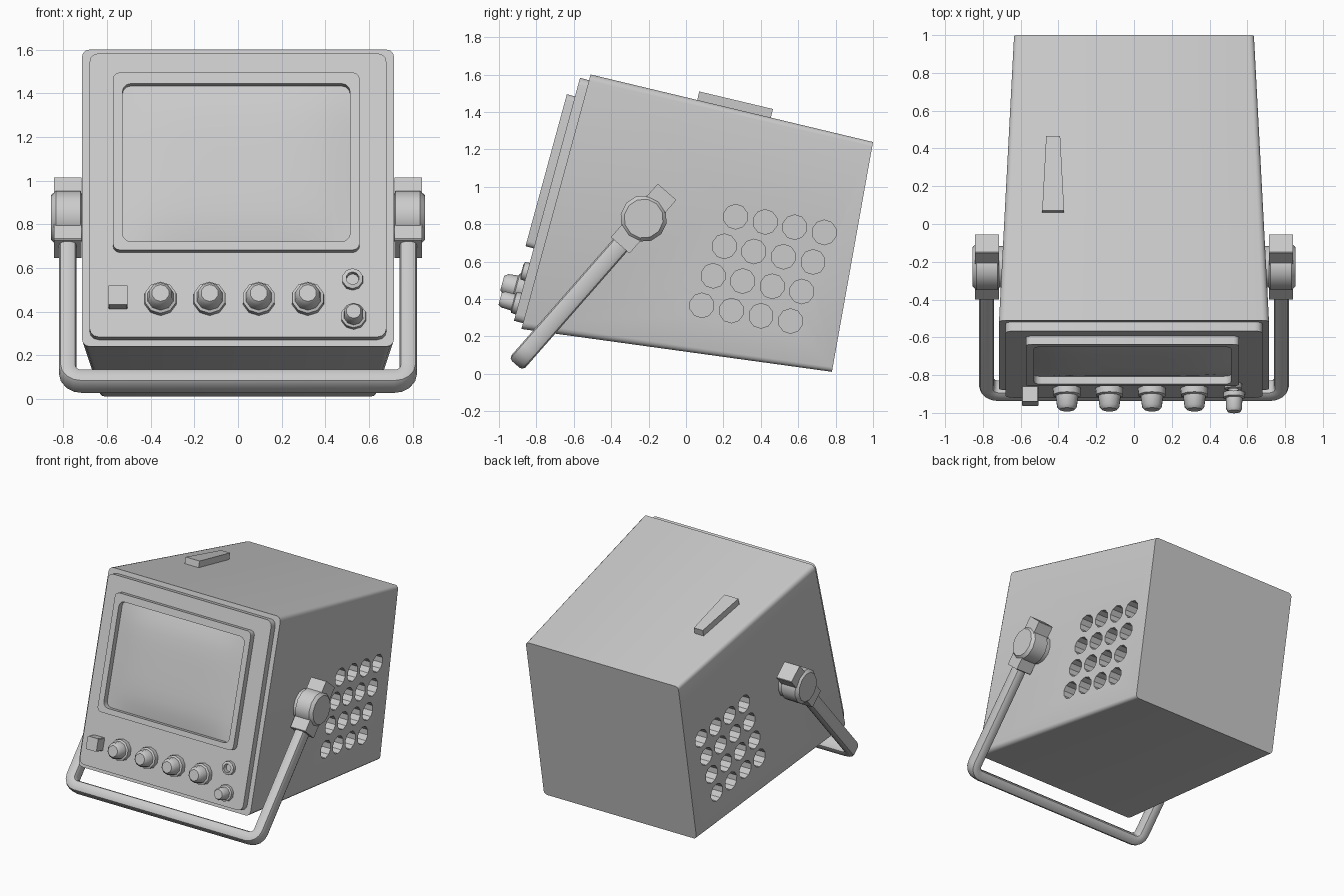
import bpy, bmesh
from math import sin, cos, pi
from mathutils import Vector, Matrix

if "Cube" in bpy.data.objects:
    bpy.data.objects.remove(bpy.data.objects["Cube"])


def frame(origin, x, y):
    """Matrix with the given origin and x / y axes."""
    x, y = Vector(x).normalized(), Vector(y).normalized()
    m = Matrix((x, y, x.cross(y))).transposed().to_4x4()
    m.translation = origin
    return m


def rrect(hw, hh, r, n=0, cx=0, cy=0, seg=3):
    pts = []
    for k, (sx, sy) in enumerate(((1, 1), (-1, 1), (-1, -1), (1, -1))):
        for i in range(seg + 1):
            a = pi / 2 * (k + i / seg)
            pts.append(Vector((cx + sx * (hw - r) + r * cos(a), cy + sy * (hh - r) + r * sin(a), n)))
    return pts


def circle(r, n=0, cx=0, cy=0, sides=10):
    return [Vector((cx + r * sin(2 * pi * i / sides), cy + r * cos(2 * pi * i / sides), n)) for i in range(sides)]


def loft(bm, m, loops, closed=False):
    """Bridge loops of equal length; cap the ends or close into a ring."""
    rows = [[bm.verts.new(m @ p) for p in lp] for lp in loops]
    pairs = list(zip(rows, rows[1:]))
    if closed:
        pairs.append((rows[-1], rows[0]))
    else:
        bm.faces.new(rows[0])
        bm.faces.new(rows[-1])
    k = len(rows[0])
    for a, b in pairs:
        for i in range(k):
            j = (i + 1) % k
            bm.faces.new((a[i], a[j], b[j], b[i]))


def finish(name, bm, angle=40):
    bmesh.ops.recalc_face_normals(bm, faces=bm.faces)
    me = bpy.data.meshes.new(name)
    bm.to_mesh(me)
    bm.free()
    ob = bpy.data.objects.new(name, me)
    bpy.context.collection.objects.link(ob)
    smooth(ob, angle)
    return ob


def smooth(ob, angle=40):
    bpy.ops.object.select_all(action='DESELECT')
    ob.select_set(True)
    bpy.context.view_layer.objects.active = ob
    bpy.ops.object.shade_smooth_by_angle(angle=angle * pi / 180)


def part(name, m, loops, closed=False):
    bm = bmesh.new()
    loft(bm, m, loops, closed)
    return finish(name, bm)


FRONT = frame((0, -0.695, 0.92), (1, 0, 0), (0, 0.37, 1.36))
BACK = frame((0, 0.89, 0.625), (1, 0, 0), (0, 0.22, 1.23))
SIDE = frame((0, 0, 0), (0, 1, 0), (0, 0, 1))
MIRROR = Matrix.Scale(-1, 4, (1, 0, 0))

# Tapered casing
bm = bmesh.new()
rows = [[FRONT @ p for p in rrect(0.715, 0.705, 0.035)],
        [BACK @ p for p in rrect(0.635, 0.624, 0.025)]]
loft(bm, Matrix(), rows)
casing = finish("casing", bm)

# Vent holes in both sides
bm = bmesh.new()
for m in (SIDE, MIRROR @ SIDE):
    for r in range(4):
        for c in range(4):
            y = 0.265 + 0.158 * c - 0.06 * r
            z = 0.84 - 0.028 * c - 0.158 * r
            loft(bm, m, [circle(0.066, n, y, z) for n in (0.54, 0.85)])
cutter = finish("vent_cutter", bm)
cutter.hide_render = True
mod = casing.modifiers.new("vents", 'BOOLEAN')
mod.operation, mod.solver, mod.object = 'DIFFERENCE', 'EXACT', cutter
bpy.context.view_layer.objects.active = casing
bpy.ops.object.modifier_apply(modifier="vents")
bpy.data.objects.remove(cutter)
smooth(casing, 30)

# Front panel and screen surround
part("front_panel", FRONT, [rrect(0.68, 0.673, 0.04, n) for n in (-0.01, 0.05)])
outer, inner = (0.565, 0.421, 0.03), (0.522, 0.3755, 0.04)
part("screen_frame", FRONT, [
    rrect(*outer, 0.045, -0.008, 0.149), rrect(*outer, 0.095, -0.008, 0.149),
    rrect(*inner, 0.095, -0.008, 0.1425), rrect(*inner, 0.045, -0.008, 0.1425)], closed=True)

# Bulging screen
bm = bmesh.new()
bmesh.ops.create_grid(bm, x_segments=14, y_segments=10, size=1)
for v in bm.verts:
    u, w = v.co.x, v.co.y
    v.co = FRONT @ Vector((-0.008 + 0.525 * u, 0.1425 + 0.379 * w,
                           0.052 + 0.03 * (1 - u ** 4) * (1 - w ** 4)))
screen = finish("screen", bm)

# Knobs, button and socket: base height z on the panel converted to panel coordinate


def panel_v(z):
    return (z - 0.933) / 0.965


def knob(name, x, z, profile):
    part(name, FRONT, [circle(r, 0.045 + n, x, panel_v(z)) for r, n in profile])


for i in range(4):
    knob(f"knob_{i + 1}", -0.355 + 0.225 * i, 0.455,
         ((0.077, 0), (0.075, 0.04), (0.062, 0.046), (0.055, 0.1), (0.04, 0.118)))
knob("small_knob", 0.53, 0.375,
     ((0.06, 0), (0.058, 0.03), (0.046, 0.035), (0.044, 0.09), (0.034, 0.107)))
part("push_button", FRONT, [rrect(0.044, 0.046, 0.004, n, -0.55, panel_v(0.455), 1) for n in (0.045, 0.13)])
part("socket", FRONT, [circle(r, n, 0.525, panel_v(0.545))
                       for r, n in ((0.05, 0.045), (0.048, 0.075), (0.03, 0.08), (0.028, 0.045))], closed=True)

# Tapered tab on the top
TOP = frame((-0.428, 0.06, 1.464), (1, 0, 0), (0, 1.51, -0.36))
tab = [Vector((-0.058, 0, 0)), Vector((0.058, 0, 0)), Vector((0.037, 0.405, 0)), Vector((-0.037, 0.405, 0))]
part("top_tab", TOP, [[p + Vector((0, 0, n)) for p in tab] for n in (-0.01, 0.047)])

# Carrying handle: flattened octagonal tube swept round a U
PIVOT, DIR = (0, -0.2265, 0.83), (0, 0.659, 0.752)
HANDLE = frame(PIVOT, (1, 0, 0), DIR)
path = [((0.78, -0.1), (1, 0))]
for i in range(5):
    a = -pi / 2 * i / 4
    path.append(((0.715 + 0.065 * cos(a), -0.932 + 0.065 * sin(a)), (cos(a), sin(a))))
path += [((-x, y), (-nx, ny)) for (x, y), (nx, ny) in reversed(path)]
section = rrect(0.04, 0.05, 0.024, seg=2)
part("handle", HANDLE, [[Vector((x + p.x * nx, y + p.x * ny, p.y)) for p in section]
                        for (x, y), (nx, ny) in path])

# Handle pivots: block with round boss on each side
HUB = frame(PIVOT, DIR, (0, -0.752, 0.659))
for side, m in (("right", HUB), ("left", MIRROR @ HUB)):
    part(f"pivot_block_{side}", m, [rrect(0.19, 0.066, 0.004, n, seg=1) for n in (0.716, 0.842)])
    part(f"pivot_boss_{side}", m, [circle(r, n, sides=12) for r, n in
                                   ((0.112, 0.67), (0.112, 0.716), (0.125, 0.722), (0.125, 0.835), (0.105, 0.856))])
